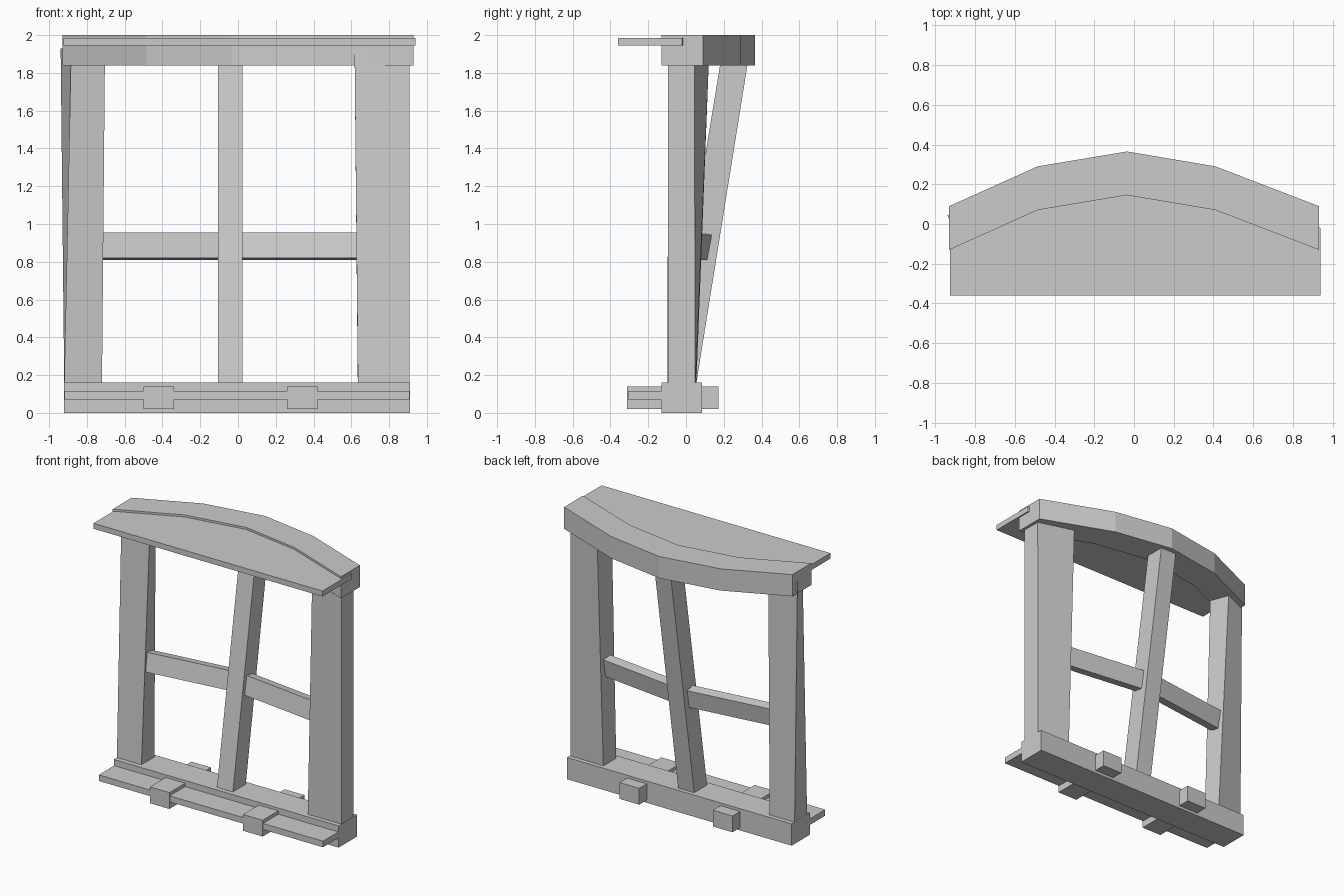
import bpy

if "Cube" in bpy.data.objects:
    bpy.data.objects.remove(bpy.data.objects["Cube"])


def loft(name, bottom, top):
    """Solid between two matching rings of 3D points."""
    n = len(bottom)
    faces = [tuple(reversed(range(n))), tuple(range(n, 2 * n))]
    faces += [(i, (i + 1) % n, n + (i + 1) % n, n + i) for i in range(n)]
    mesh = bpy.data.meshes.new(name)
    mesh.from_pydata(list(bottom) + list(top), [], faces)
    mesh.update()
    obj = bpy.data.objects.new(name, mesh)
    bpy.context.collection.objects.link(obj)
    return obj


def prism(name, outline, z0, z1):
    """Vertical extrusion of a counter-clockwise plan outline."""
    return loft(name, [(x, y, z0) for x, y in outline],
                [(x, y, z1) for x, y in outline])


def box(name, x0, x1, y0, y1, z0, z1):
    return prism(name, [(x0, y0), (x1, y0), (x1, y1), (x0, y1)], z0, z1)


def post(name, low, high, z0=0.16, z1=1.84, start=0.10, end=1.93):
    """Leaning post through plan sections at z0 and z1, run into the beams."""
    def section(z):
        t = (z - z0) / (z1 - z0)
        return [(a + (c - a) * t, b + (d - b) * t, z)
                for (a, b), (c, d) in zip(low, high)]
    return loft(name, section(start), section(end))


# Bowed header beam and the ledge board let into its front
bow = [(-0.93, 0.09), (-0.485, 0.29), (-0.035, 0.365), (0.41, 0.29), (0.93, 0.09)]
front = [(x, y - 0.22) for x, y in bow]
prism("header_beam", front + bow[::-1], 1.84, 2.0)
ledge_back = [(x, y - 0.11) for x, y in bow[1:-1]]
prism("header_ledge", [(-0.925, -0.36), (0.94, -0.36), (0.94, -0.02)]
      + ledge_back[::-1] + [(-0.925, -0.02)], 1.945, 1.985)

# Bottom beam, sill board and the blocks passing through them
box("bottom_beam", -0.92, 0.91, -0.13, 0.085, 0.0, 0.16)
box("sill_board", -0.918, 0.908, -0.308, -0.10, 0.07, 0.115)
for i, x in enumerate((-0.42, 0.34)):
    box(f"through_block_{i + 1}", x - 0.08, x + 0.08, -0.312, 0.173, 0.02, 0.14)

# Posts: sides twist to follow the bow, centre leans back
post("left_post",
     [(-0.92, -0.095), (-0.72, -0.095), (-0.72, 0.055), (-0.92, 0.05)],
     [(-0.885, -0.095), (-0.705, -0.02), (-0.755, 0.12), (-0.938, 0.045)])
post("right_post",
     [(0.635, -0.095), (0.908, -0.095), (0.908, 0.048), (0.635, 0.055)],
     [(0.618, -0.02), (0.908, -0.095), (0.908, 0.045), (0.64, 0.12)])
post("centre_post",
     [(-0.105, -0.095), (0.025, -0.095), (0.025, 0.055), (-0.105, 0.055)],
     [(-0.105, 0.18), (0.025, 0.18), (0.025, 0.325), (-0.105, 0.325)])

# Tilted rails between the posts
profile = [(0.05, 0.82), (0.12, 0.81), (0.145, 0.943), (0.075, 0.955)]
for name, x_out in (("left_rail", -0.74), ("right_rail", 0.66)):
    inner = [(-0.04, y, z) for y, z in profile]
    outer = [(x_out, y - 0.09, z) for y, z in profile]
    loft(name, *((outer, inner) if x_out < 0 else (inner, outer)))
